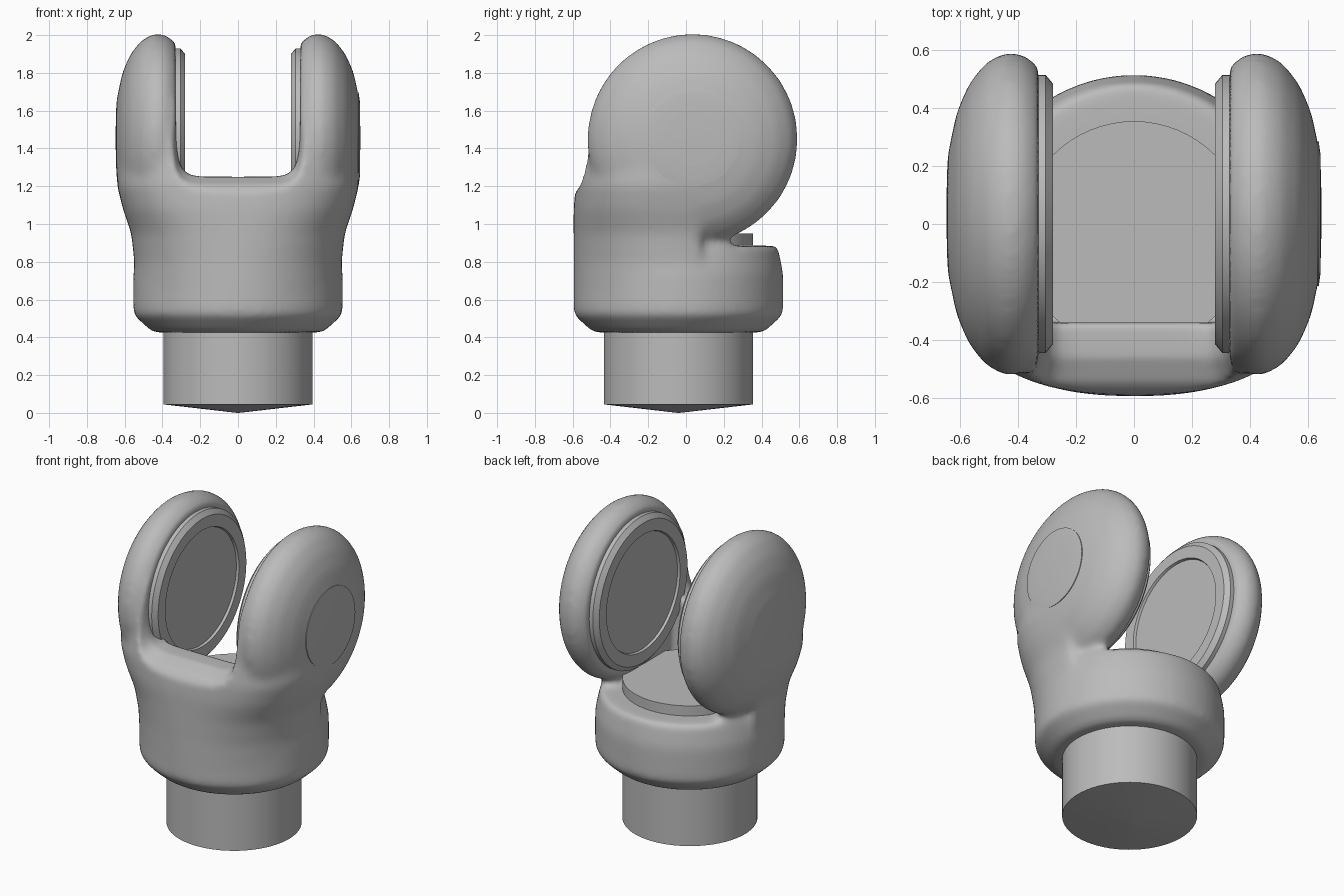
import bpy, bmesh
from math import sin, cos, pi, radians, copysign
from mathutils import Vector

cube = bpy.data.objects.get("Cube")
if cube:
    bpy.data.objects.remove(cube)

grey = bpy.data.materials.new("plain grey")
grey.use_nodes = True
colour = (0.5, 0.5, 0.5, 1)
grey.diffuse_color = colour
grey.node_tree.nodes["Principled BSDF"].inputs["Base Color"].default_value = colour

BODY_Y = -0.04                       # axis of the collar and stem
HUB_Y, HUB_Z = 0.035, 1.45           # axis of the cheeks


def link(name, mesh):
    ob = bpy.data.objects.new(name, mesh)
    bpy.context.collection.objects.link(ob)
    return ob


def loft(bm, rings):
    """Skin a list of closed rings and cap both ends."""
    rows = [[bm.verts.new(p) for p in ring] for ring in rings]
    faces = [bm.faces.new(rows[0]), bm.faces.new(rows[-1])]
    for a, b in zip(rows, rows[1:]):
        for i in range(len(a)):
            j = (i + 1) % len(a)
            faces.append(bm.faces.new((a[i], a[j], b[j], b[i])))
    bmesh.ops.recalc_face_normals(bm, faces=faces)


def oval(w, d, power=2.0, n=64):
    """Superellipse outline as (u, v) pairs."""
    pts = []
    for i in range(n):
        c, s = cos(2 * pi * i / n), sin(2 * pi * i / n)
        pts.append((w * copysign(abs(c) ** (2 / power), c),
                    d * copysign(abs(s) ** (2 / power), s)))
    return pts


def upright(profile):
    """Lathe rings (radius, z) about the body axis."""
    return [[Vector((u, BODY_Y + v, z)) for u, v in oval(r, r)] for r, z in profile]


def sideways(profile, side):
    """Lathe rings (radius, x) about the hub axis."""
    return [[Vector((side * x, HUB_Y + u, HUB_Z + v)) for u, v in oval(r, r)]
            for r, x in profile]


def make(name, *solids):
    bm = bmesh.new()
    for rings in solids:
        loft(bm, rings)
    mesh = bpy.data.meshes.new(name)
    bm.to_mesh(mesh)
    bm.free()
    return link(name, mesh)


def finish(ob, angle):
    ob.data.materials.clear()
    ob.data.materials.append(grey)
    bpy.ops.object.select_all(action='DESELECT')
    ob.select_set(True)
    bpy.context.view_layer.objects.active = ob
    bpy.ops.object.shade_smooth_by_angle(angle=radians(angle))


def remesh(ob, size, repeats):
    mod = ob.modifiers.new("Skin", 'REMESH')
    mod.mode, mod.voxel_size = 'VOXEL', size
    mod = ob.modifiers.new("Soften", 'SMOOTH')
    mod.factor, mod.iterations = 0.5, repeats


def cut(ob, cutter):
    cutter.hide_render = True
    mod = ob.modifiers.new("Cut", 'BOOLEAN')
    mod.operation, mod.object, mod.solver = 'DIFFERENCE', cutter, 'EXACT'


# Yoke: collar, flared front and two rounded cheeks blended together
collar = upright([(0.45, 0.425), (0.555, 0.52), (0.555, 0.74), (0.525, 0.885)])
cheek = [(0.5, 0.32), (0.55, 0.38), (0.56, 0.44), (0.525, 0.51), (0.45, 0.57),
         (0.35, 0.613), (0.2, 0.644), (0.05, 0.648)]
front = []
for z, w, y, power in [(0.6, 0.55, -0.595, 2.0), (0.8, 0.55, -0.595, 2.1),
                       (0.95, 0.565, -0.595, 2.3), (1.08, 0.61, -0.595, 2.6),
                       (1.2, 0.64, -0.585, 2.8), (1.45, 0.635, -0.55, 2.7),
                       (1.65, 0.58, -0.48, 2.5)]:
    front.append([Vector((u, min(BODY_Y + v * (BODY_Y - y), 0.08), z))
                  for u, v in oval(w, 1, power)])
yoke = make("yoke", collar, front, sideways(cheek, 1), sideways(cheek, -1))

# Slot between the cheeks, widening towards the front
slot = make("slot_cutter", [
    [Vector((u, y, 1.95 + v)) for u, v in oval(w, h, 8)]
    for y, w, h in [(-0.8, 0.5, 0.95), (-0.62, 0.42, 0.82), (-0.55, 0.36, 0.74),
                    (-0.46, 0.33, 0.7), (0.8, 0.33, 0.7)]])
# Hollow behind the front wall
hollow = make("hollow_cutter", [
    [Vector((x, y, z)) for x, y in ((-0.33, -0.34), (0.33, -0.34), (0.33, 0.8), (-0.33, 0.8))]
    for z in (0.885, 2.2)])

remesh(yoke, 0.02, 10)
cut(yoke, slot)
cut(yoke, hollow)
remesh(yoke, 0.016, 6)
baked = bpy.data.meshes.new_from_object(
    yoke.evaluated_get(bpy.context.evaluated_depsgraph_get()))
yoke.modifiers.clear()
yoke.data = baked
for cutter in (slot, hollow):
    bpy.data.objects.remove(cutter)
finish(yoke, 50)

# Stem with a shallow conical end, rising to form the floor of the hollow
finish(make("stem", upright([(0.005, 0.0), (0.395, 0.045), (0.395, 0.95)])), 30)

# Recessed bearing pads on the inner faces
pad = [(0.48, 0.36), (0.48, 0.305), (0.45, 0.28), (0.375, 0.28), (0.37, 0.295)]
for name, side in (("left_pad", 1), ("right_pad", -1)):
    finish(make(name, sideways(pad, side)), 30)

# Flat pin end showing on one cheek
finish(make("pin_end", sideways([(0.25, 0.6), (0.25, 0.638), (0.2, 0.645)], 1)), 30)
